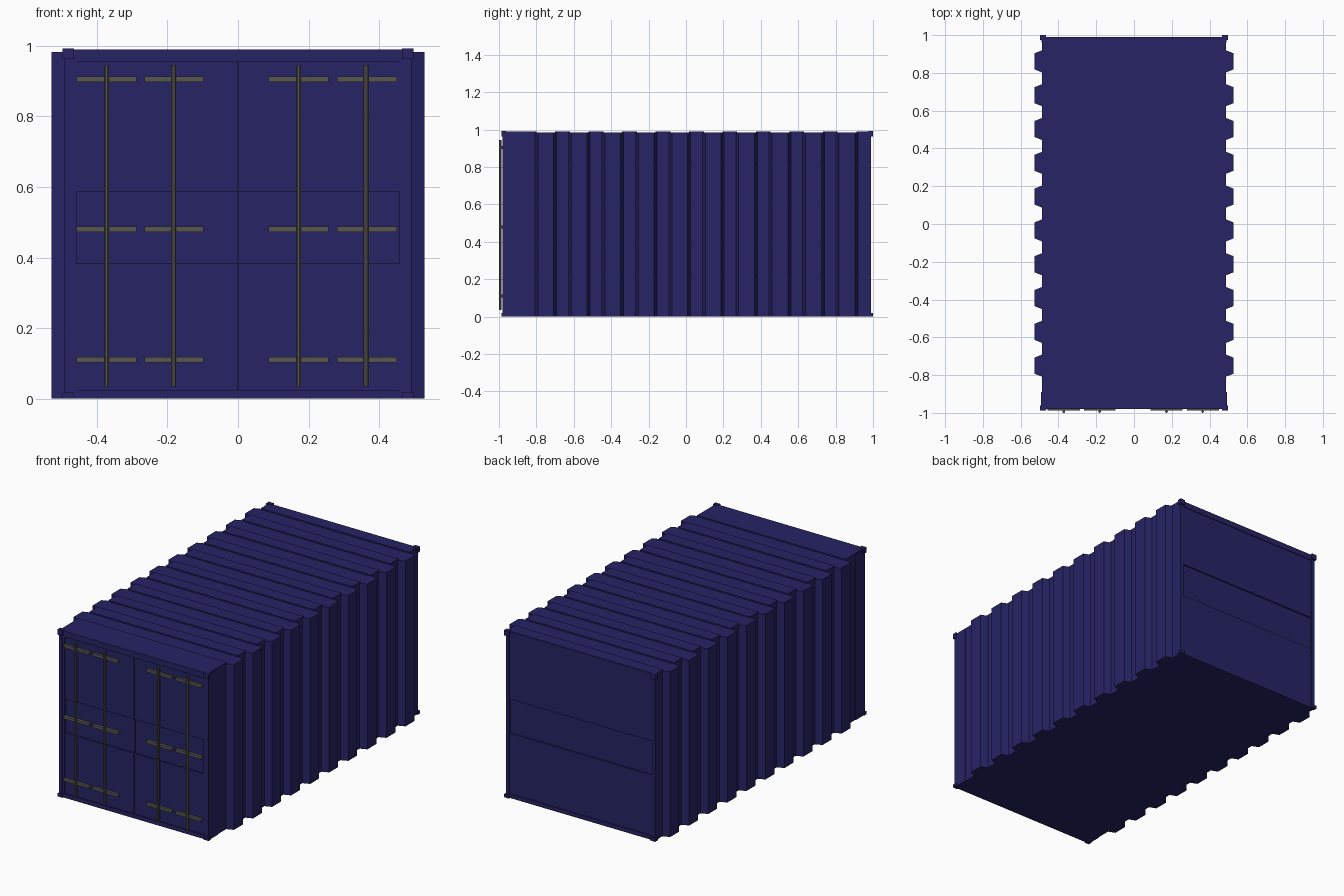
import bpy, bmesh, math
from mathutils import Matrix

if "Cube" in bpy.data.objects:
    bpy.data.objects.remove(bpy.data.objects["Cube"])


def material(name, rgb):
    m = bpy.data.materials.new(name)
    m.diffuse_color = (*rgb, 1)
    m.use_nodes = True
    m.node_tree.nodes["Principled BSDF"].inputs["Base Color"].default_value = m.diffuse_color
    return m


NAVY = material("navy_paint", (0.019, 0.017, 0.128))
STEEL = material("dull_steel", (0.095, 0.093, 0.08))


def finish(name, bm, mat):
    bmesh.ops.recalc_face_normals(bm, faces=bm.faces)
    me = bpy.data.meshes.new(name)
    bm.to_mesh(me)
    bm.free()
    me.materials.append(mat)
    ob = bpy.data.objects.new(name, me)
    bpy.context.collection.objects.link(ob)
    return ob


def boxes(name, spans, mat):
    """One object from boxes given as (x0, x1, y0, y1, z0, z1)."""
    bm = bmesh.new()
    for x0, x1, y0, y1, z0, z1 in spans:
        m = Matrix.Translation(((x0 + x1) / 2, (y0 + y1) / 2, (z0 + z1) / 2))
        m = m @ Matrix.Diagonal((x1 - x0, y1 - y0, z1 - z0, 1))
        bmesh.ops.create_cube(bm, size=1, matrix=m)
    return finish(name, bm, mat)


def both_sides(spans):
    return spans + [(-b, -a, *rest) for a, b, *rest in spans]


# Corrugated body: ribbed outline extruded upwards
HALF, RIB, STEP = 0.488, 0.528, 0.179
FRONT, BACK, ROOF = -0.955, 0.975, 0.983
ribs = [-0.75 + STEP * i for i in range(10)]
side = [(HALF, FRONT)]
for c in ribs:
    side += [(HALF, c - 0.058), (RIB, c - 0.042), (RIB, c + 0.042), (HALF, c + 0.058)]
side.append((HALF, BACK))
outline = side + [(-x, y) for x, y in reversed(side)]
bm = bmesh.new()
base = bm.faces.new([bm.verts.new((x, y, 0)) for x, y in outline])
top = bmesh.ops.extrude_face_region(bm, geom=[base], use_keep_orig=True)
bmesh.ops.translate(bm, vec=(0, 0, ROOF),
                    verts=[g for g in top["geom"] if isinstance(g, bmesh.types.BMVert)])
finish("corrugated_body", bm, NAVY)

# Raised roof strips between the ribs, with wider plates at both ends
edges = [-0.978] + [c + s for c in ribs for s in (-0.05, 0.05)] + [0.985]
boxes("roof_strips", [(-HALF, HALF, edges[i], edges[i + 1], ROOF - 0.005, 0.99)
                      for i in range(0, len(edges), 2)], NAVY)

# End frames: posts, headers and sills
boxes("front_posts", both_sides([(0.47, 0.492, -0.98, -0.89, 0, 0.985),
                                 (0.457, 0.47, -0.976, -0.95, 0, 0.985)]), NAVY)
boxes("front_header_and_sill", [(-0.47, 0.47, -0.98, -0.95, 0.955, 0.989),
                                (-0.47, 0.47, -0.98, -0.95, 0, 0.024)], NAVY)
boxes("back_posts", both_sides([(0.47, 0.49, 0.96, 0.99, 0, 0.985)]), NAVY)
boxes("back_header_and_sill", [(-0.47, 0.47, 0.96, 0.99, 0.955, 0.989),
                               (-0.47, 0.47, 0.96, 0.99, 0, 0.024)], NAVY)

# Corner castings
boxes("corner_castings", both_sides([(0.465, 0.497, y, y + 0.025, z, z + h)
                                     for y in (-0.987, 0.975)
                                     for z, h in ((0, 0.018), (0.962, 0.031))]), NAVY)

# Doors and back wall, each with a recessed middle band
bands = ((0.024, 0.383, 0), (0.383, 0.585, 0.008), (0.585, 0.955, 0))
boxes("doors", both_sides([(0.0015, 0.457, -0.973 + d, -0.95, a, b)
                           for a, b, d in bands]), NAVY)
boxes("back_wall", [(-0.47, 0.47, 0.96, 0.986 - d, a, b) for a, b, d in bands], NAVY)

# Locking bars
bm = bmesh.new()
for x in (-0.372, -0.182, 0.172, 0.363):
    bmesh.ops.create_cone(bm, cap_ends=True, segments=8, radius1=0.0075, radius2=0.0075,
                          depth=0.91, matrix=Matrix.Translation((x, -0.9925, 0.49))
                          @ Matrix.Rotation(math.pi / 8, 4, "Z"))
finish("locking_bars", bm, STEEL)

# Horizontal straps holding the bars
strap_x = ((-0.457, -0.287), (-0.265, -0.098), (0.087, 0.257), (0.28, 0.45))
boxes("bar_straps", [(a, b, -0.988, -0.97, z - 0.008, z + 0.008)
                     for a, b in strap_x for z in (0.905, 0.48, 0.11)], STEEL)
